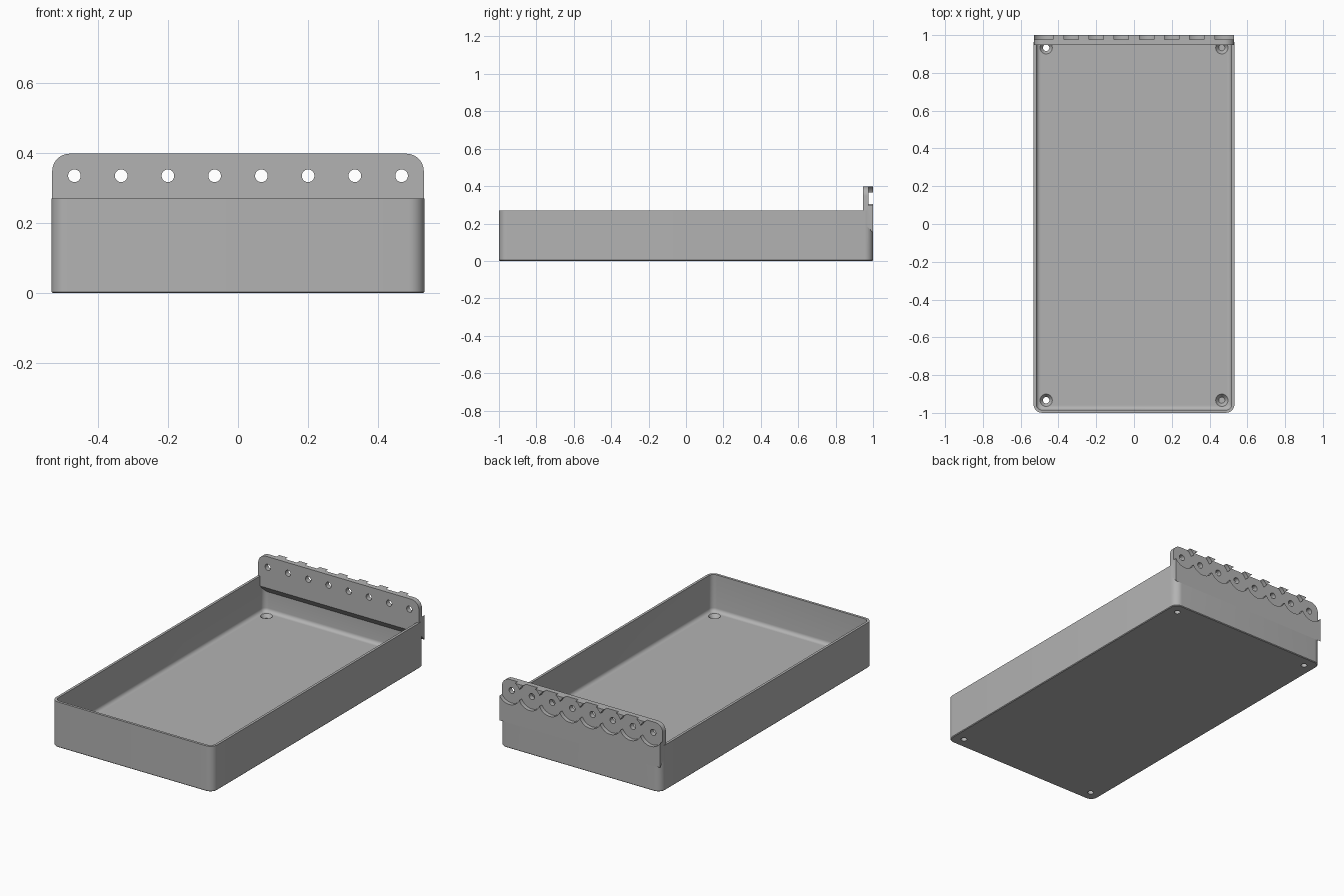
import bpy, bmesh, math
from mathutils import Matrix, Vector

old = bpy.data.objects.get("Cube")
if old:
    bpy.data.objects.remove(old, do_unlink=True)

HALF_X, HALF_Y, HEIGHT = 0.532, 0.9995, 0.27
WALL, FLOOR, CORNER = 0.015, 0.05, 0.045
PITCH, HOLE_Z = 0.1333, 0.335

grey = bpy.data.materials.new("plain_grey")
grey.use_nodes = True
grey.diffuse_color = (0.45, 0.45, 0.45, 1)
grey.node_tree.nodes["Principled BSDF"].inputs["Base Color"].default_value = grey.diffuse_color


def add_object(name, bm):
    bmesh.ops.recalc_face_normals(bm, faces=bm.faces)
    mesh = bpy.data.meshes.new(name)
    bm.to_mesh(mesh)
    bm.free()
    mesh.materials.append(grey)
    obj = bpy.data.objects.new(name, mesh)
    bpy.context.collection.objects.link(obj)
    return obj


def rounded_ring(bm, inset, z, steps=8):
    """Rounded rectangle loop, inset from the outer wall."""
    r = max(CORNER - inset, 0.008)
    cx, cy = HALF_X - inset - r, HALF_Y - inset - r
    ring = []
    for q, (sx, sy) in enumerate([(1, 1), (-1, 1), (-1, -1), (1, -1)]):
        for i in range(steps + 1):
            a = (q + i / steps) * math.pi / 2
            ring.append(bm.verts.new((sx * cx + r * math.cos(a), sy * cy + r * math.sin(a), z)))
    return ring


def cone(name, r1, r2, depth, location, axis="Z"):
    bm = bmesh.new()
    turn = Matrix.Rotation(math.pi / 2, 4, "X") if axis == "Y" else Matrix()
    bmesh.ops.create_cone(bm, cap_ends=True, segments=48, radius1=r1, radius2=r2,
                          depth=depth, matrix=Matrix.Translation(Vector(location)) @ turn)
    return add_object(name, bm)


def combine(target, other, operation):
    """Apply a boolean and remove the helper."""
    other.hide_render = True
    mod = target.modifiers.new("combine", "BOOLEAN")
    mod.operation, mod.solver, mod.object = operation, "EXACT", other
    bpy.context.view_layer.objects.active = target
    bpy.ops.object.modifier_apply(modifier=mod.name)
    bpy.data.objects.remove(other, do_unlink=True)


# Open tray: outer wall, rim, inner wall and a filleted floor
bm = bmesh.new()
fillet = 0.022
levels = [(0.004, 0), (0, 0.004), (0, HEIGHT), (WALL, HEIGHT)]
for i in range(7):
    a = i / 6 * math.pi / 2
    levels.append((WALL + fillet * (1 - math.cos(a)), FLOOR + fillet * (1 - math.sin(a))))
rings = [rounded_ring(bm, inset, z) for inset, z in levels]
for low, high in zip(rings, rings[1:]):
    n = len(low)
    for i in range(n):
        bm.faces.new((low[i], low[(i + 1) % n], high[(i + 1) % n], high[i]))
bm.faces.new(rings[0])
bm.faces.new(rings[-1])
tray = add_object("tray", bm)

# Raised back plate with a sloping underside and rounded top corners
bm = bmesh.new()
side = [(0.947, 0.21), (0.947, 0.398), (1.0, 0.398), (1.0, 0.15)]
face = bm.faces.new([bm.verts.new((-0.53, y, z)) for y, z in side])
sweep = bmesh.ops.extrude_face_region(bm, geom=[face])
bmesh.ops.translate(bm, vec=(1.06, 0, 0),
                    verts=[v for v in sweep["geom"] if isinstance(v, bmesh.types.BMVert)])
ends = [e for e in bm.edges if all(v.co.z > 0.39 for v in e.verts)
        and abs(e.verts[0].co.x - e.verts[1].co.x) < 0.01]
bmesh.ops.bevel(bm, geom=ends, offset=0.05, segments=10, profile=0.5, affect="EDGES")
combine(tray, add_object("back_plate", bm), "UNION")

# Scalloped recesses and through holes along the plate
for i in range(8):
    x = (i - 3.5) * PITCH
    combine(tray, cone("recess_cutter", 0.074, 0.074, 0.1, (x, 1.026, HOLE_Z), "Y"), "DIFFERENCE")
    combine(tray, cone("hole_cutter", 0.018, 0.018, 0.3, (x, 0.97, HOLE_Z), "Y"), "DIFFERENCE")

# Countersunk screw holes in the floor corners
for x in (-0.465, 0.465):
    for y in (-0.933, 0.933):
        combine(tray, cone("screw_cutter", 0.017, 0.017, 0.3, (x, y, 0)), "DIFFERENCE")
        combine(tray, cone("sink_cutter", 0.016, 0.033, 0.022, (x, y, FLOOR - 0.0105)), "DIFFERENCE")

bpy.ops.object.select_all(action="DESELECT")
tray.select_set(True)
bpy.context.view_layer.objects.active = tray
bpy.ops.object.shade_smooth_by_angle(angle=math.radians(30))
